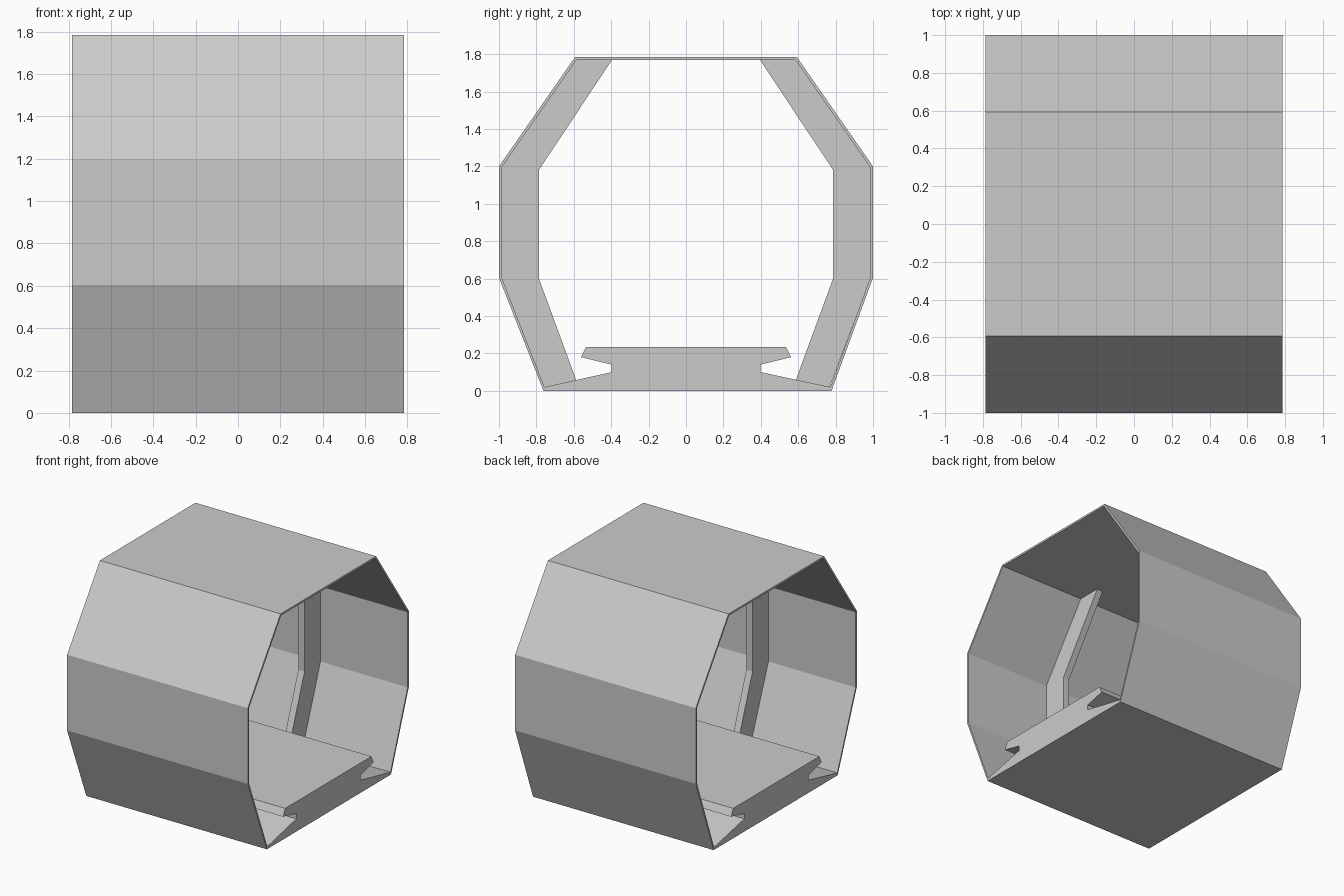
import bpy, bmesh

if "Cube" in bpy.data.objects:
    bpy.data.objects.remove(bpy.data.objects["Cube"])

HALF_LENGTH = 0.785


def extrude_profile(name, profile, half_x):
    """Extrude a closed (y, z) outline symmetrically along x."""
    bm = bmesh.new()
    face = bm.faces.new([bm.verts.new((-half_x, y, z)) for y, z in profile])
    geom = bmesh.ops.extrude_face_region(bm, geom=[face], use_keep_orig=True)["geom"]
    verts = [g for g in geom if isinstance(g, bmesh.types.BMVert)]
    bmesh.ops.translate(bm, verts=verts, vec=(2 * half_x, 0, 0))
    bmesh.ops.recalc_face_normals(bm, faces=bm.faces)
    mesh = bpy.data.meshes.new(name)
    bm.to_mesh(mesh)
    bm.free()
    obj = bpy.data.objects.new(name, mesh)
    bpy.context.collection.objects.link(obj)
    return obj


# Thin wall and ceiling shell, open at the bottom where the floor closes it
outer = [(-0.762, 0), (-1, 0.605), (-1, 1.2), (-0.593, 1.785),
         (0.593, 1.785), (1, 1.2), (1, 0.605), (0.778, 0)]
inner = [(-0.757, 0.02), (-0.985, 0.605), (-0.985, 1.195), (-0.585, 1.77),
         (0.585, 1.77), (0.985, 1.195), (0.985, 0.605), (0.772, 0.02)]
extrude_profile("wall_shell", outer + inner[::-1], HALF_LENGTH)

# Floor block with sloped gutters and a side notch under each walkway edge
floor = [(-0.762, 0), (0.778, 0), (0.772, 0.02),
         (0.398, 0.1), (0.398, 0.14), (0.562, 0.18), (0.535, 0.235),
         (-0.535, 0.235), (-0.562, 0.18), (-0.398, 0.14), (-0.398, 0.1),
         (-0.757, 0.02)]
extrude_profile("floor", floor, HALF_LENGTH)

# Support ribs at mid-length, mirrored to both walls
rib = [(0.395, 1.77), (0.787, 1.18), (0.787, 0.602), (0.586, 0.055),
       (0.768, 0.018), (0.987, 0.605), (0.987, 1.195), (0.587, 1.772)]
ribs = extrude_profile("wall_ribs", rib, 0.027)
mirror = ribs.modifiers.new("mirror", "MIRROR")
mirror.use_axis = (False, True, False)
